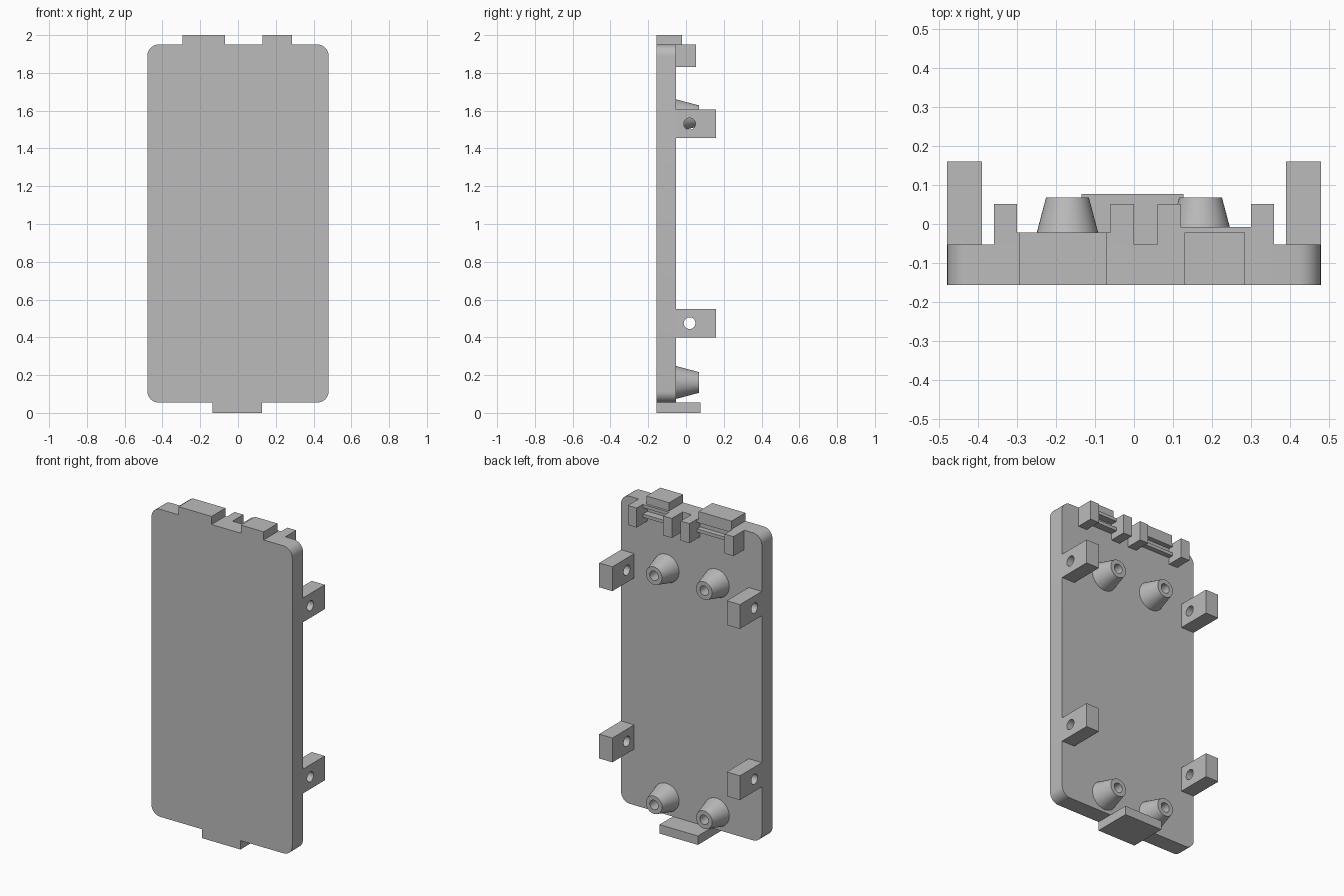
import bpy, bmesh, math
from mathutils import Matrix, Vector

if "Cube" in bpy.data.objects:
    bpy.data.objects.remove(bpy.data.objects["Cube"])

grey = bpy.data.materials.new("plain grey")
grey.diffuse_color = (0.5, 0.5, 0.5, 1)
grey.use_nodes = True
grey.node_tree.nodes["Principled BSDF"].inputs["Base Color"].default_value = grey.diffuse_color

FRONT, BACK = -0.157, -0.053      # plate front and back planes


def finish(name, bm):
    bmesh.ops.recalc_face_normals(bm, faces=bm.faces)
    me = bpy.data.meshes.new(name)
    bm.to_mesh(me)
    bm.free()
    me.materials.append(grey)
    ob = bpy.data.objects.new(name, me)
    bpy.context.collection.objects.link(ob)
    return ob


def smooth(ob):
    bpy.ops.object.select_all(action='DESELECT')
    ob.select_set(True)
    bpy.context.view_layer.objects.active = ob
    bpy.ops.object.shade_smooth_by_angle(angle=math.radians(30))


def box(name, x, y, z, corner=0):
    """Box from (min, max) ranges, optionally with rounded edges along y."""
    bm = bmesh.new()
    bmesh.ops.create_cube(bm, size=1)
    for v in bm.verts:
        v.co = Vector([(r[0] + r[1]) / 2 + c * (r[1] - r[0]) for c, r in zip(v.co, (x, y, z))])
    if corner:
        edges = [e for e in bm.edges if abs(e.verts[0].co.y - e.verts[1].co.y) > 0.01]
        bmesh.ops.bevel(bm, geom=edges, offset=corner, segments=8, profile=0.5, affect='EDGES')
    return finish(name, bm)


def boss(name, x, z):
    """Tapered screw boss with a blind hole, pointing backwards."""
    bm = bmesh.new()
    profile = [(0.087, 0), (0.055, 0.121), (0.029, 0.121), (0.029, 0.002), (0, 0.002)]
    verts = [bm.verts.new((r, 0, h)) for r, h in profile]
    edges = [bm.edges.new(p) for p in zip(verts, verts[1:])]
    bmesh.ops.spin(bm, geom=verts + edges, cent=(0, 0, 0), axis=(0, 0, 1),
                   angle=math.tau, steps=40, use_merge=False)
    bmesh.ops.remove_doubles(bm, verts=bm.verts, dist=1e-5)
    bm.transform(Matrix.Translation((x, BACK, z)) @ Matrix.Rotation(-math.pi / 2, 4, 'X'))
    smooth(finish(name, bm))


def lug(name, x, z):
    """Side block with a round hole along x."""
    ob = box(name, x, (BACK, 0.16), (z - 0.075, z + 0.075))
    bm = bmesh.new()
    bmesh.ops.create_cone(bm, cap_ends=True, segments=32, radius1=0.031, radius2=0.031, depth=0.3)
    bm.transform(Matrix.Translation((sum(x) / 2, 0.019, z)) @ Matrix.Rotation(math.pi / 2, 4, 'Y'))
    cutter = finish("lug_cutter", bm)
    cutter.hide_render = True
    mod = ob.modifiers.new("hole", 'BOOLEAN')
    mod.operation, mod.solver, mod.object = 'DIFFERENCE', 'EXACT', cutter
    bpy.context.view_layer.objects.active = ob
    bpy.ops.object.modifier_apply(modifier=mod.name)
    bpy.data.objects.remove(cutter)
    smooth(ob)


# Main plate with rounded corners
smooth(box("back_plate", (-0.48, 0.48), (FRONT, BACK), (0.055, 1.95), 0.06))

# Locating tabs at the bottom and top edges
box("bottom_tab", (-0.135, 0.127), (FRONT, 0.077), (0, 0.055))
box("top_tab_wide", (-0.295, -0.07), (FRONT, -0.022), (1.95, 2.0))
box("top_tab_narrow", (0.13, 0.285), (FRONT, -0.022), (1.95, 2.0))

# Lugs and bosses, in pairs left and right, low and high
for side, s in (("left", -1), ("right", 1)):
    for level, lug_z, boss_z in (("lower", 0.475, 0.161), ("upper", 1.53, 1.573)):
        lug(f"{level}_{side}_lug", sorted((s * 0.39, s * 0.48)), lug_z)
        boss(f"{level}_{side}_boss", s * 0.171, boss_z)

# Two port frames: end posts joined by thin rails
for side, x0, x1, depth in (("left", -0.36, 0.0, -0.022), ("right", 0.06, 0.36, -0.008)):
    for end, a in (("outer", x0), ("inner", x1 - 0.06)):
        box(f"{side}_port_post_{end}", (a, a + 0.06), (BACK, 0.052), (1.83, 1.95))
    for i, z in enumerate((1.87, 1.93)):
        box(f"{side}_port_rail_{i + 1}", (x0 + 0.06, x1 - 0.06), (BACK, depth), (z, z + 0.02))
